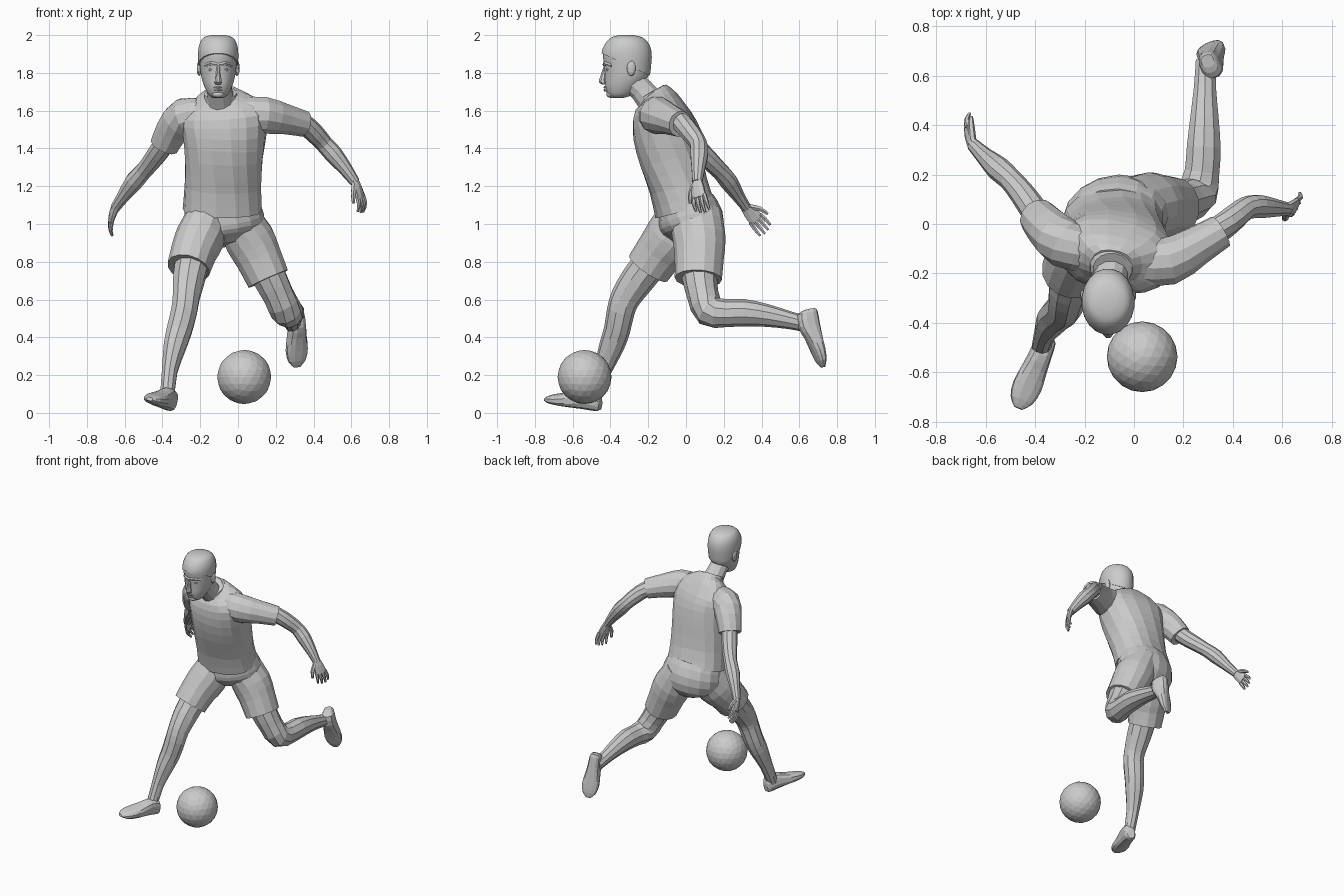
import bpy, bmesh, math
from mathutils import Vector, Matrix


def spline(rows, steps):
    """Catmull-Rom resampling of ring rows."""
    out = []
    for i in range(len(rows) - 1):
        p0, p1 = rows[max(i - 1, 0)], rows[i]
        p2, p3 = rows[i + 1], rows[min(i + 2, len(rows) - 1)]
        for s in range(steps):
            t = s / steps
            out.append([0.5 * (2 * b + (c - a) * t + (2 * a - 5 * b + 4 * c - d) * t * t
                               + (3 * b - a - 3 * c + d) * t ** 3)
                        for a, b, c, d in zip(p0, p1, p2, p3)])
    return out + [list(rows[-1])]


def loft(name, rows, ref=(1, 0, 0), n=12, steps=2, axis=None, p=1.0, cut=None):
    """Skin rings (x, y, z, half width, half depth, yaw degrees) along a path."""
    rows = [list(r) + ([r[3]] if len(r) == 4 else []) for r in rows]
    rows = [r + [0] * (6 - len(r)) for r in rows]
    rows = spline(rows, steps)
    c = [Vector(r[:3]) for r in rows]
    bm = bmesh.new()
    rings = []
    for i, r in enumerate(rows):
        t = Vector(axis) if axis else c[min(i + 1, len(c) - 1)] - c[max(i - 1, 0)]
        t.normalize()
        u = Matrix.Rotation(math.radians(r[5]), 3, 'Z') @ Vector(ref)
        u = (u - t * u.dot(t)).normalized()
        w = t.cross(u)
        ring = []
        for k in range(n):
            a = 2 * math.pi * (k + 0.5) / n
            cx, sx = math.cos(a), math.sin(a)
            ring.append(bm.verts.new(c[i] + u * r[3] * math.copysign(abs(cx) ** p, cx)
                                     + w * r[4] * math.copysign(abs(sx) ** p, sx)))
        rings.append(ring)
    for a, b in zip(rings, rings[1:]):
        for k in range(n):
            bm.faces.new((a[k], a[(k + 1) % n], b[(k + 1) % n], b[k]))
    bm.faces.new(rings[0][::-1])
    bm.faces.new(rings[-1])
    if cut:
        geom = bm.verts[:] + bm.edges[:] + bm.faces[:]
        res = bmesh.ops.bisect_plane(bm, geom=geom, plane_co=cut[0], plane_no=cut[1], clear_inner=True)
        edges = [e for e in res['geom_cut'] if isinstance(e, bmesh.types.BMEdge)]
        bmesh.ops.edgeloop_fill(bm, edges=edges)
    bmesh.ops.recalc_face_normals(bm, faces=bm.faces[:])
    return add(name, bm)


def add(name, bm):
    me = bpy.data.meshes.new(name)
    bm.to_mesh(me)
    bm.free()
    ob = bpy.data.objects.new(name, me)
    bpy.context.collection.objects.link(ob)
    return ob


def ball(name, loc, scale, sub=2):
    bm = bmesh.new()
    bmesh.ops.create_icosphere(bm, subdivisions=sub, radius=1)
    bmesh.ops.scale(bm, vec=scale, verts=bm.verts)
    bmesh.ops.translate(bm, vec=loc, verts=bm.verts)
    return add(name, bm)


def hand(side, wrist, d, s, thumb, curl):
    wrist, d, s = Vector(wrist), Vector(d).normalized(), Vector(s)
    s = (s - d * s.dot(d)).normalized()
    nrm = d.cross(s) * curl
    at = lambda l, x, h: wrist + d * l + s * x + nrm * h
    loft(side + "_palm", [(*at(-.02, 0, 0), .026, .022), (*at(.03, 0, 0), .038, .02),
                          (*at(.085, 0, .005), .043, .015)], ref=s, n=8)
    for i, ln in enumerate((.066, .08, .084, .075)):
        x = -thumb * (i - 1.5) * .022 if i else thumb * .033
        x = thumb * (1.5 - i) * .022
        loft(f"{side}_finger_{i + 1}", [(*at(.075, x, .005), .012), (*at(.08 + ln * .5, x * 1.15, .012), .011),
                                        (*at(.08 + ln, x * 1.2, .035), .007)], ref=s, n=6)
    loft(side + "_thumb", [(*at(.01, thumb * .02, 0), .016), (*at(.05, thumb * .052, .01), .014),
                           (*at(.095, thumb * .066, .025), .008)], ref=s, n=6)


def shoe(side, heel, f, up):
    o, f, up = Vector(heel), Vector(f).normalized(), Vector(up)
    up = (up - f * up.dot(f)).normalized()
    prof = [(0, .026, .008, .06), (.02, .04, 0, .11), (.09, .045, 0, .115), (.15, .052, 0, .09),
            (.22, .06, 0, .066), (.28, .048, .003, .048), (.315, .018, .012, .03)]
    loft(side + "_shoe", [(*(o + f * t + up * (lo + hi) / 2), w, (hi - lo) / 2) for t, w, lo, hi in prof],
         ref=up.cross(f), axis=f, p=.75, n=12)


# Shirt body, collar and sleeves
loft("shirt_body", [(-.083, -.005, 1.075, .21, .16, 8), (-.08, -.04, 1.2, .203, .155, 5),
                    (-.075, -.08, 1.35, .208, .168, -2), (-.07, -.11, 1.48, .222, .168, -8),
                    (-.075, -.13, 1.58, .232, .145, -11), (-.085, -.145, 1.65, .17, .105, -11),
                    (-.09, -.17, 1.69, .085, .08, -8)], n=16, p=.85)
loft("shirt_collar", [(-.09, -.165, 1.665, .092, .09), (-.092, -.178, 1.693, .086, .084),
                      (-.092, -.182, 1.7, .074, .074)], n=16, steps=1)
loft("right_sleeve", [(-.19, -.11, 1.57, .09), (-.28, -.08, 1.57, .1, .1), (-.345, -.02, 1.5, .09),
                      (-.39, .03, 1.415, .078)], ref=(0, 1, 0), n=12)
loft("left_sleeve", [(.04, -.15, 1.575, .1), (.14, -.15, 1.575, .1), (.25, -.09, 1.555, .082),
                     (.35, -.03, 1.53, .07)], ref=(0, 1, 0), n=12)

# Arms and hands
loft("right_arm", [(-.34, -.02, 1.5, .055), (-.40, .05, 1.41, .056), (-.45, .12, 1.34, .052),
                   (-.5, .18, 1.28, .047), (-.55, .225, 1.225, .05), (-.605, .275, 1.15, .036),
                   (-.65, .32, 1.085, .027)], ref=(0, 0, 1), n=10)
loft("left_arm", [(.25, -.08, 1.56, .055), (.34, -.025, 1.535, .055), (.41, .03, 1.475, .052),
                  (.455, .065, 1.425, .047), (.505, .07, 1.37, .049), (.57, .065, 1.29, .037),
                  (.62, .06, 1.22, .027)], ref=(0, 1, 0), n=10)
hand("right", (-.65, .32, 1.085), (-.04, .075, -.09), (0, .7, .7), 1, 1)
hand("left", (.62, .06, 1.22), (.4, .08, -.9), (.5, .85, 0), -1, -1)

# Shorts
loft("shorts_seat", [(-.082, .0, 1.11, .195, .15, 8), (-.075, .025, 1.03, .215, .17, 10),
                     (-.065, .035, .95, .2, .155, 12), (-.055, .03, .89, .1, .09, 12)], n=16)
loft("right_shorts_leg", [(-.155, .0, 1.05, .11, .14), (-.2, -.075, .93, .13, .145),
                          (-.235, -.14, .85, .122, .13), (-.262, -.2, .765, .115, .122)], n=14)
loft("left_shorts_leg", [(-.01, .05, 1.05, .11, .14), (.06, .07, .92, .135, .14),
                         (.11, .07, .82, .125, .13), (.16, .065, .71, .116, .125)], n=14)

# Legs
loft("right_leg", [(-.235, -.16, .83, .095), (-.262, -.26, .7, .086, .09), (-.275, -.32, .61, .074, .08),
                   (-.285, -.345, .54, .072, .074), (-.31, -.365, .44, .07), (-.335, -.395, .35, .062, .066),
                   (-.362, -.445, .22, .043, .048), (-.375, -.5, .08, .04)], n=10)
loft("left_leg", [(.1, .06, .85, .1), (.165, .072, .72, .093), (.215, .09, .62, .084), (.255, .125, .54, .086),
                  (.275, .21, .528, .074), (.282, .31, .53, .072), (.285, .43, .515, .06),
                  (.287, .55, .49, .047), (.29, .66, .465, .042)], n=10)
shoe("right", (-.362, -.455, .008), (-.11, -.29, .045), (.2, 0, 1))
shoe("left", (.285, .69, .555), (.02, .055, -.31), (.35, -.93, 0))

# Head: rows of height, front, back, half width
profile = [(1.668, -.39, -.33, .03), (1.685, -.415, -.28, .052), (1.73, -.428, -.235, .075),
           (1.78, -.43, -.2, .09), (1.84, -.434, -.19, .098), (1.9, -.442, -.187, .101),
           (1.95, -.425, -.2, .094), (1.98, -.39, -.235, .072), (1.994, -.34, -.29, .025)]


def skull(g):
    return [(-.105, (f + b) / 2, z + g * (z > 1.97), w + g, (b - f) / 2 + g) for z, f, b, w in profile]


loft("neck", [(-.1, -.28, 1.75, .066, .07), (-.097, -.235, 1.71, .067), (-.09, -.17, 1.63, .078)], n=12)
smooth = [loft("head", skull(0), axis=(0, 0, 1), n=20, steps=3),
          loft("hair", skull(.007), axis=(0, 0, 1), n=20, steps=3,
               cut=((-.1, -.45, 1.905), Vector((0, .42, .9))))]

# Face details
loft("nose", [(-.105, -.428, 1.83, .01, .01), (-.105, -.438, 1.785, .013, .016),
              (-.105, -.441, 1.752, .021, .022), (-.105, -.43, 1.738, .014, .012)], n=8, axis=(0, 0, 1))
loft("brow", [(-.175, -.393, 1.838, .008), (-.14, -.424, 1.85, .013), (-.105, -.431, 1.842, .01),
              (-.07, -.424, 1.85, .013), (-.035, -.393, 1.838, .008)], ref=(0, 0, 1), n=6)
for label, z, w in (("upper_lip", 1.723, .03), ("lower_lip", 1.709, .026)):
    loft(label, [(-.105 - w, -.408, z - .003, .003), (-.105, -.429, z, .008), (-.105 + w, -.408, z - .003, .003)],
         ref=(0, 0, 1), n=6)
smooth.append(ball("chin", (-.105, -.397, 1.687), (.034, .026, .02)))
for side, s in (("right", -1), ("left", 1)):
    ball(side + "_eye", (-.105 + s * .037, -.414, 1.817), (.016, .01, .008))
    ball(side + "_ear", (-.105 + s * .1, -.29, 1.825), (.014, .024, .042))

# Football
ball("football", (.033, -.537, .19), (.143, .143, .143), 3)

# Smooth shading for the head only
for ob in smooth:
    bpy.ops.object.select_all(action='DESELECT')
    ob.select_set(True)
    bpy.context.view_layer.objects.active = ob
    bpy.ops.object.shade_smooth_by_angle(angle=math.radians(40))
